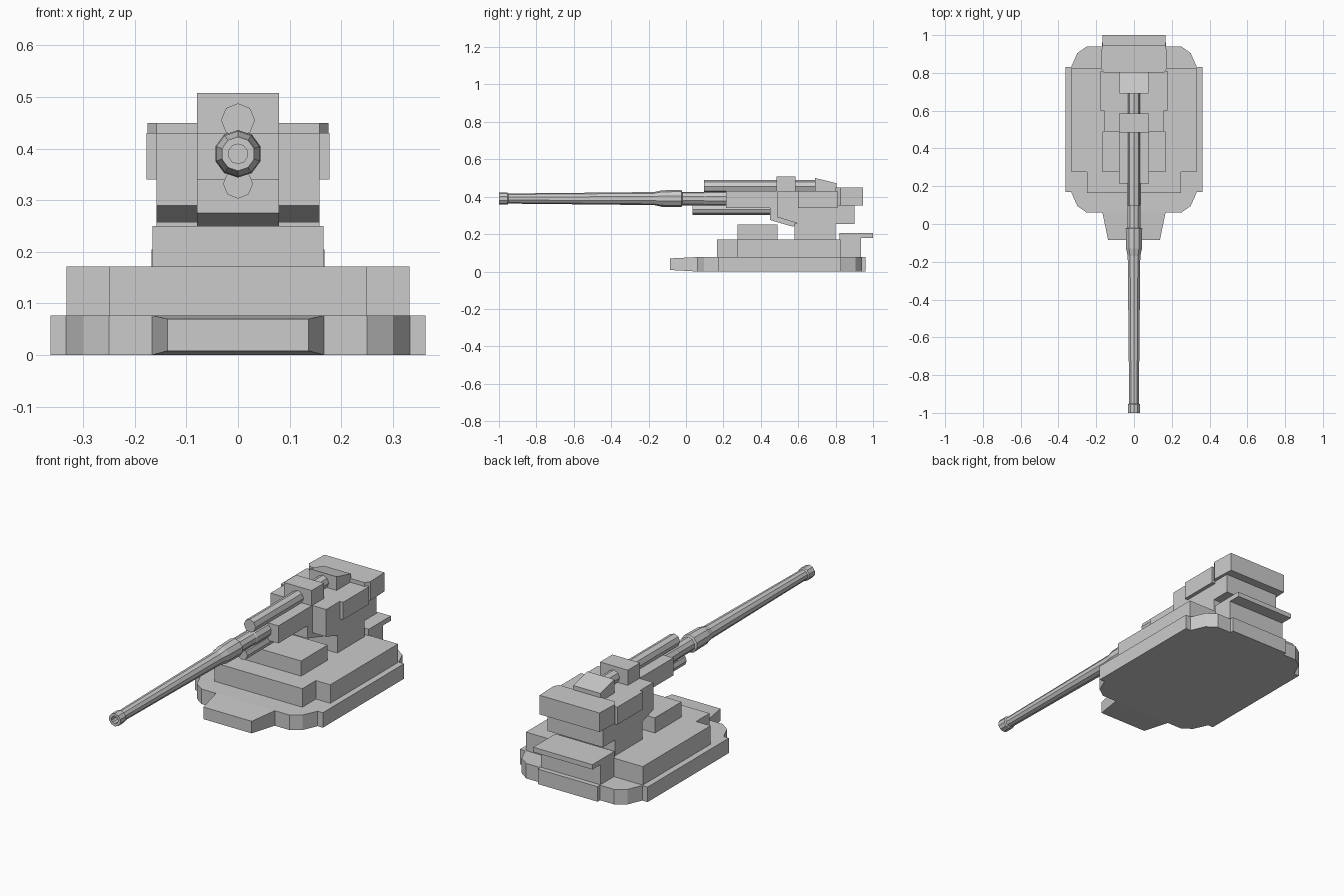
import bpy, bmesh, math
from mathutils import Vector

if "Cube" in bpy.data.objects:
    bpy.data.objects.remove(bpy.data.objects["Cube"])


def finish(name, bm):
    bmesh.ops.recalc_face_normals(bm, faces=bm.faces)
    me = bpy.data.meshes.new(name)
    bm.to_mesh(me)
    bm.free()
    ob = bpy.data.objects.new(name, me)
    bpy.context.collection.objects.link(ob)
    return ob


def loft(name, rings, cap=True):
    """Skin a list of equally sized point rings."""
    bm = bmesh.new()
    vs = [[bm.verts.new(p) for p in r] for r in rings]
    n = len(vs[0])
    for a, b in zip(vs, vs[1:]):
        for i in range(n):
            j = (i + 1) % n
            bm.faces.new((a[i], a[j], b[j], b[i]))
    if cap:
        bm.faces.new(vs[0])
        bm.faces.new(vs[-1])
    return finish(name, bm)


def plan(name, half, z0, z1):
    """Extrude a mirrored right-half plan outline (x, y) upwards."""
    pts = half + [(-x, y) for x, y in reversed(half)]
    return loft(name, [[(x, y, z) for x, y in pts] for z in (z0, z1)])


def side(name, profile, x):
    """Extrude a side profile (y, z) from -x to x."""
    return loft(name, [[(s * x, y, z) for y, z in profile] for s in (-1, 1)])


def box(name, x, y0, y1, z0, z1):
    return plan(name, [(x, y0), (x, y1)], z0, z1)


def lathe(name, stations, z, sides, phase=0.0):
    """Faceted tube along y from (y, radius) stations."""
    ang = [phase + 2 * math.pi * i / sides for i in range(sides)]
    return loft(name, [[(r * math.cos(a), y, z + r * math.sin(a)) for a in ang]
                       for y, r in stations])


# base plate with chamfered corners, side sponsons, tail strip and front nose
plan("base_plate", [(0.25, 0.06), (0.30, 0.095), (0.333, 0.17),
                    (0.333, 0.83), (0.30, 0.905), (0.25, 0.94)], 0, 0.077)
box("base_side_slab", 0.363, 0.17, 0.83, 0, 0.077)
box("base_tail", 0.17, 0.9, 0.96, 0, 0.077)
loft("base_nose", [[(-x, y, z0), (x, y, z0), (x, y, z1), (-x, y, z1)]
                   for x, y, z0, z1 in ((0.137, -0.085, 0.008, 0.07),
                                        (0.167, 0.06, 0, 0.077),
                                        (0.167, 0.1, 0, 0.077))])

# stepped deck
plan("deck", [(0.25, 0.165), (0.25, 0.275), (0.332, 0.275), (0.332, 0.825)],
     0.077, 0.172)
side("rear_step", [(0.82, 0.077), (0.935, 0.077), (0.935, 0.18),
                   (1.0, 0.18), (1.0, 0.205), (0.82, 0.205)], 0.168)
box("front_step", 0.166, 0.275, 0.49, 0.172, 0.25)
box("pedestal", 0.158, 0.58, 0.80, 0.172, 0.258)

# gun housing
side("housing", [(0.49, 0.43), (0.49, 0.29), (0.61, 0.253), (0.90, 0.253),
                 (0.90, 0.36), (0.80, 0.36), (0.80, 0.43)], 0.158)
box("cheek_panel", 0.177, 0.60, 0.81, 0.34, 0.43)
side("breech_wedge", [(0.45, 0.345), (0.45, 0.275), (0.57, 0.24),
                      (0.61, 0.253), (0.61, 0.345)], 0.079)
plan("counterweight", [(0.158, 0.80), (0.175, 0.825), (0.17, 0.945)], 0.352, 0.45)
box("cradle", 0.079, 0.215, 0.50, 0.34, 0.43)
box("top_clamp", 0.079, 0.485, 0.585, 0.42, 0.508)
side("sight_block", [(0.69, 0.42), (0.69, 0.50), (0.805, 0.472), (0.805, 0.42)], 0.077)

# recoil cylinders above and below the barrel
lathe("upper_recoil_cylinder", [(0.095, 0.033), (0.70, 0.033)], 0.455, 8)
lathe("lower_recoil_cylinder", [(0.035, 0.029), (0.50, 0.029)], 0.332, 8)

# barrel with muzzle collar and open bore
lathe("barrel", [(-0.85, 0.019), (-1.0, 0.019), (-1.0, 0.033), (-0.955, 0.033),
                 (-0.95, 0.027), (-0.55, 0.031), (-0.17, 0.035), (-0.13, 0.044),
                 (-0.025, 0.046), (-0.02, 0.036), (0.10, 0.036),
                 (0.105, 0.039), (0.25, 0.039)], 0.39, 10, math.pi / 10)
